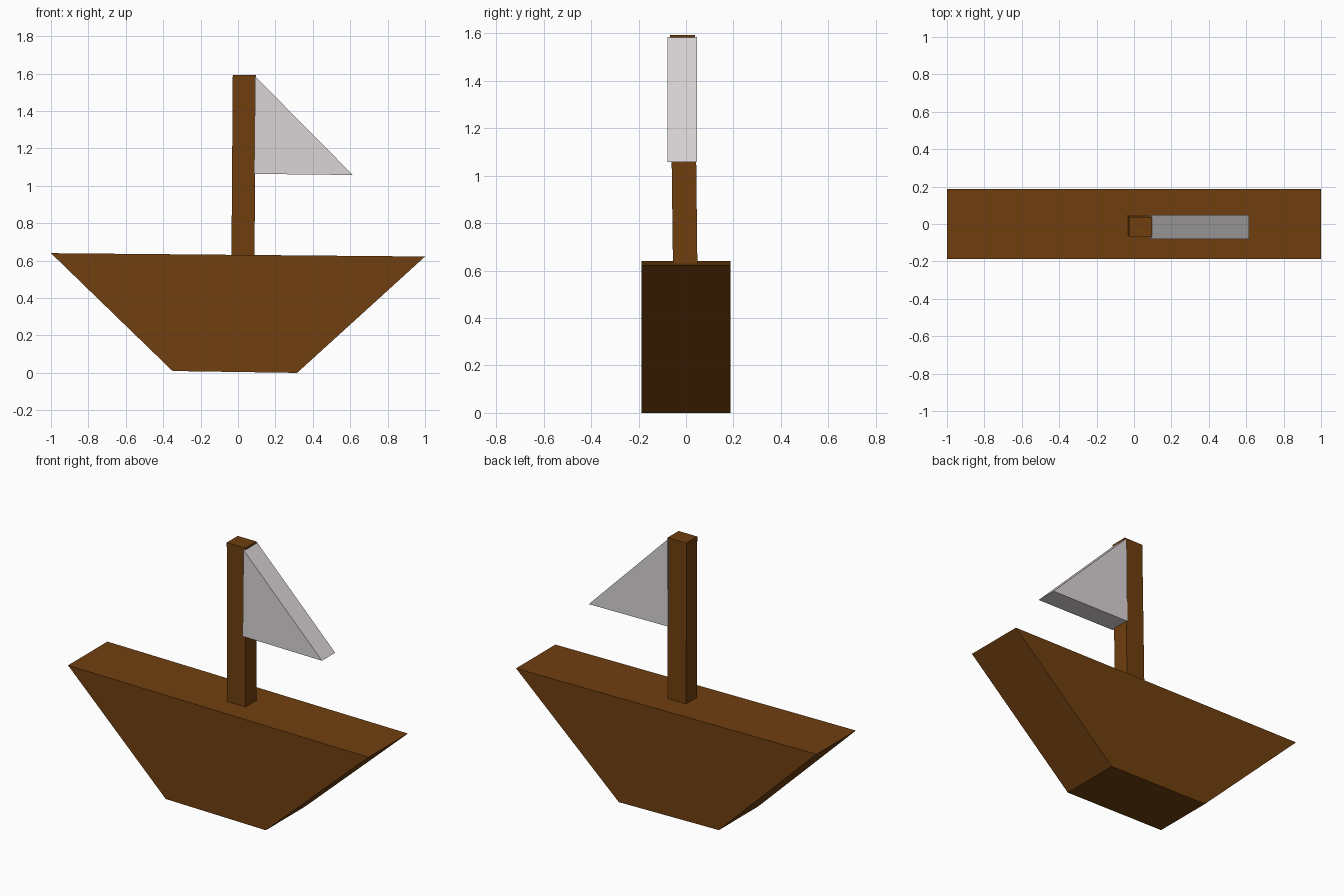
import bpy, bmesh

if "Cube" in bpy.data.objects:
    bpy.data.objects.remove(bpy.data.objects["Cube"])


def material(name, rgb):
    m = bpy.data.materials.new(name)
    m.diffuse_color = (*rgb, 1)
    m.use_nodes = True
    m.node_tree.nodes["Principled BSDF"].inputs["Base Color"].default_value = m.diffuse_color
    return m


wood = material("brown wood", (0.16, 0.05, 0.005))
cloth = material("pale cloth", (0.70, 0.66, 0.675))


def loft(name, front, back, mat):
    """Solid between two matching closed outlines."""
    bm = bmesh.new()
    a = [bm.verts.new(p) for p in front]
    b = [bm.verts.new(p) for p in back]
    bm.faces.new(a)
    bm.faces.new(b[::-1])
    n = len(a)
    for i in range(n):
        j = (i + 1) % n
        bm.faces.new((a[j], a[i], b[i], b[j]))
    bmesh.ops.recalc_face_normals(bm, faces=bm.faces)
    mesh = bpy.data.meshes.new(name)
    bm.to_mesh(mesh)
    bm.free()
    mesh.materials.append(mat)
    obj = bpy.data.objects.new(name, mesh)
    bpy.context.collection.objects.link(obj)


def plate(profile, y0, y1):
    return [[(x, y, z) for x, z in profile] for y in (y0, y1)]


def ring(x0, x1, y0, y1, z):
    return [(x0, y0, z), (x1, y0, z), (x1, y1, z), (x0, y1, z)]


# Hull: trapezoid side profile
loft("hull", *plate([(-1, 0.64), (-0.35, 0.01), (0.316, 0.0), (1, 0.622)],
                    -0.187, 0.187), wood)

# Mast: slightly leaning square post
loft("mast", ring(-0.035, 0.088, -0.055, 0.048, 0.62),
     ring(-0.028, 0.096, -0.067, 0.037, 1.593), wood)

# Sail: thick triangular wedge
loft("sail", *plate([(0.086, 1.064), (0.614, 1.058), (0.092, 1.585)],
                    -0.079, 0.047), cloth)
